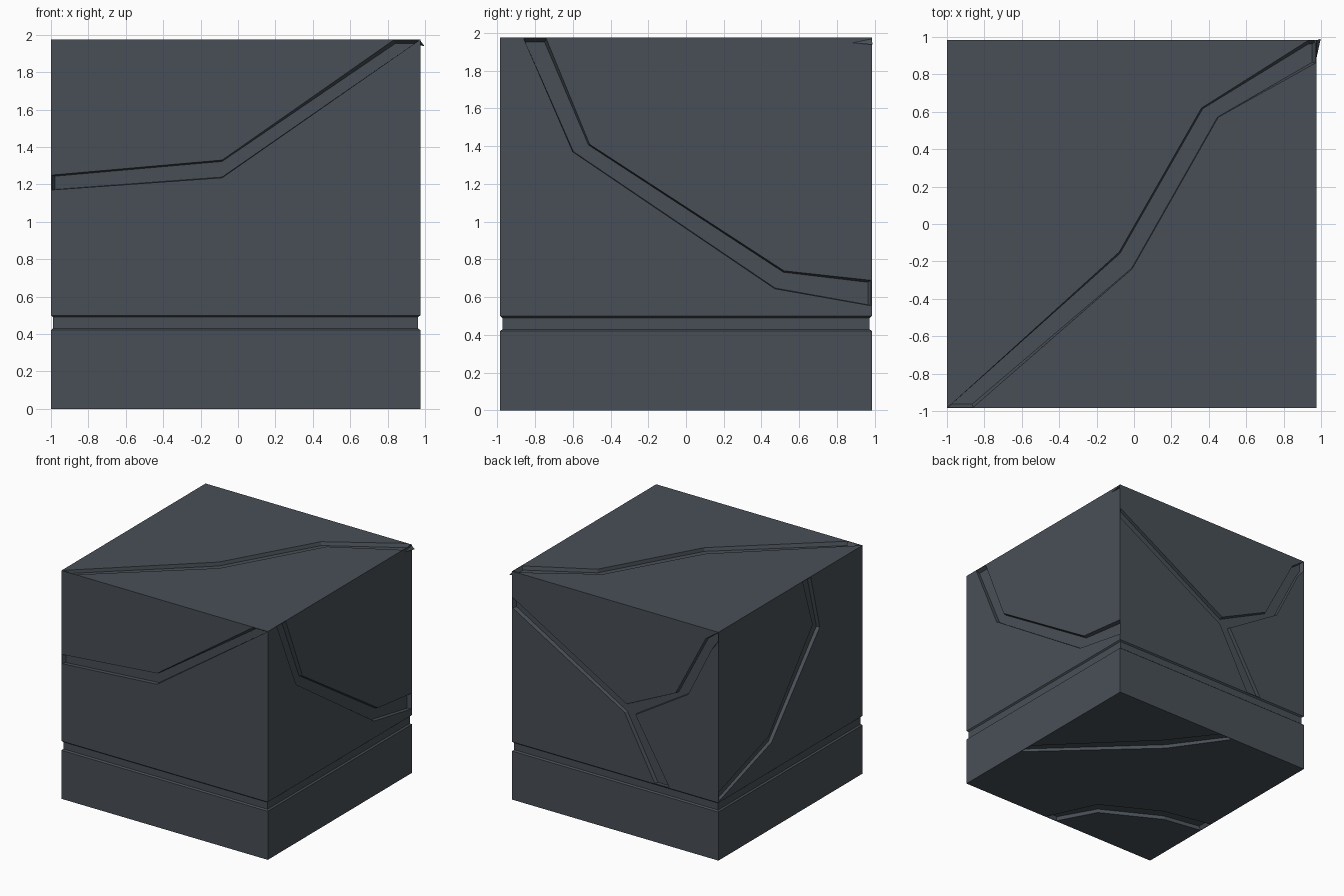
import bpy, bmesh
from mathutils import Vector

if "Cube" in bpy.data.objects:
    bpy.data.objects.remove(bpy.data.objects["Cube"])

X0, X1, Y, H = -1.0, 0.975, 0.985, 1.975   # block limits
DEPTH = 0.03

stone = bpy.data.materials.new("dark slate")
stone.diffuse_color = (0.064, 0.078, 0.093, 1)
stone.use_nodes = True
stone.node_tree.nodes["Principled BSDF"].inputs["Base Color"].default_value = stone.diffuse_color


def make_object(name, verts, faces):
    me = bpy.data.meshes.new(name)
    bm = bmesh.new()
    vs = [bm.verts.new(v) for v in verts]
    for f in faces:
        bm.faces.new([vs[i] for i in f])
    bmesh.ops.recalc_face_normals(bm, faces=bm.faces)
    bm.to_mesh(me)
    bm.free()
    me.materials.append(stone)
    ob = bpy.data.objects.new(name, me)
    bpy.context.scene.collection.objects.link(ob)
    return ob


# Block: stacked square rings with a shallow band pressed in all round
verts, faces = [], []
levels = [(0, 0), (0.42, 0), (0.43, 0.012), (0.49, 0.012), (0.5, 0), (H, 0)]
for z, i in levels:
    verts += [(X0 + i, -Y + i, z), (X1 - i, -Y + i, z), (X1 - i, Y - i, z), (X0 + i, Y - i, z)]
for r in range(len(levels) - 1):
    for k in range(4):
        n = (k + 1) % 4
        faces.append((r * 4 + k, r * 4 + n, r * 4 + 4 + n, r * 4 + 4 + k))
e = len(verts)
faces += [(3, 2, 1, 0), (e - 4, e - 3, e - 2, e - 1)]
block = make_object("cracked_block", verts, faces)

# Each side maps (u, v, outward offset) to a point in space
SIDES = {
    "front": lambda u, v, d: (u, -Y - d, v),
    "back": lambda u, v, d: (u, Y + d, v),
    "right": lambda u, v, d: (X1 + d, u, v),
    "left": lambda u, v, d: (X0 - d, u, v),
    "top": lambda u, v, d: (u, v, H + d),
    "bottom": lambda u, v, d: (u, v, -d),
}
LIMITS = {
    "front": (X0, X1, 0, H), "back": (X0, X1, 0, H),
    "right": (-Y, Y, 0, H), "left": (-Y, Y, 0, H),
    "top": (X0, X1, -Y, Y), "bottom": (X0, X1, -Y, Y),
}


def cut_crack(side, edge_a, edge_b):
    """Cut a shallow ribbon groove lying between two edge lines."""
    u0, u1, v0, v1 = LIMITS[side]

    def keep(p, m):
        return Vector((min(max(p[0], u0 + m), u1 - m), min(max(p[1], v0 + m), v1 - m)))

    place, n = SIDES[side], len(edge_a)
    vs = []
    for pa, pb in zip(edge_a, edge_b):
        a, b = keep(pa, 0.004), keep(pb, 0.004)
        fa, fb = keep(a.lerp(b, 0.08), 0.022), keep(b.lerp(a, 0.04), 0.022)
        vs += [place(*a, 0.001), place(*b, 0.001), place(*fb, -DEPTH), place(*fa, -DEPTH)]
    fs = [(0, 1, 2, 3), tuple(4 * (n - 1) + k for k in range(4))]
    for s in range(n - 1):
        for k in range(4):
            m = (k + 1) % 4
            fs.append((4 * s + k, 4 * s + m, 4 * s + 4 + m, 4 * s + 4 + k))
    cutter = make_object("crack_cutter", vs, fs)
    cutter.hide_render = True
    mod = block.modifiers.new("crack", 'BOOLEAN')
    mod.operation, mod.solver, mod.object = 'DIFFERENCE', 'EXACT', cutter
    bpy.context.view_layer.objects.active = block
    bpy.ops.object.modifier_apply(modifier=mod.name)
    bpy.data.objects.remove(cutter)


# Cracks on the sides
cut_crack("front", [(-1, 1.25), (-0.085, 1.33), (0.83, H)],
          [(-1, 1.17), (-0.085, 1.235), (0.97, H)])
cut_crack("right", [(-0.74, H), (-0.51, 1.41), (0.52, 0.74), (Y, 0.69)],
          [(-0.86, H), (-0.60, 1.37), (0.47, 0.645), (Y, 0.555)])
cut_crack("left", [(-0.167, H), (-0.304, 1.55), (0.30, 0.81), (Y, 0.59)],
          [(-0.277, H), (-0.40, 1.49), (0.258, 0.745), (Y, 0.51)])
# Forked crack on the back
cut_crack("back", [(X1, 1.75), (-0.12, 1.12), (-0.59, 1.34), (-0.88, 1.89), (-1, H)],
          [(X1, 1.66), (-0.15, 1.015), (-0.71, 1.36), (-0.93, 1.80), (-1, 1.88)])
cut_crack("back", [(-0.07, 1.10), (-0.39, 0.506)], [(-0.205, 1.05), (-0.53, 0.506)])
# Cracks on the top and bottom
cut_crack("top", [(-1, -Y), (-0.08, -0.15), (0.36, 0.62), (0.93, Y), (0.965, Y)],
          [(-0.86, -Y), (-0.01, -0.24), (0.45, 0.57), (X1, 0.86), (X1, 0.965)])
cut_crack("bottom", [(X1, -0.166), (0.18, 0.617), (-0.10, Y)],
          [(X1, -0.295), (0.094, 0.516), (-0.234, Y)])
cut_crack("bottom", [(0.125, -Y), (-0.075, -0.554), (-0.566, -0.291), (-1, -0.205)],
          [(0.015, -Y), (-0.16, -0.655), (-0.65, -0.392), (-1, -0.335)])

# Small chip sticking out at the top rear corner
make_object("corner_chip",
            [(0.97, 0.98, H), (0.97, 0.86, 1.95), (0.97, 0.98, 1.945), (0.998, 0.99, 1.938)],
            [(0, 1, 2), (0, 1, 3), (1, 2, 3), (0, 2, 3)])
